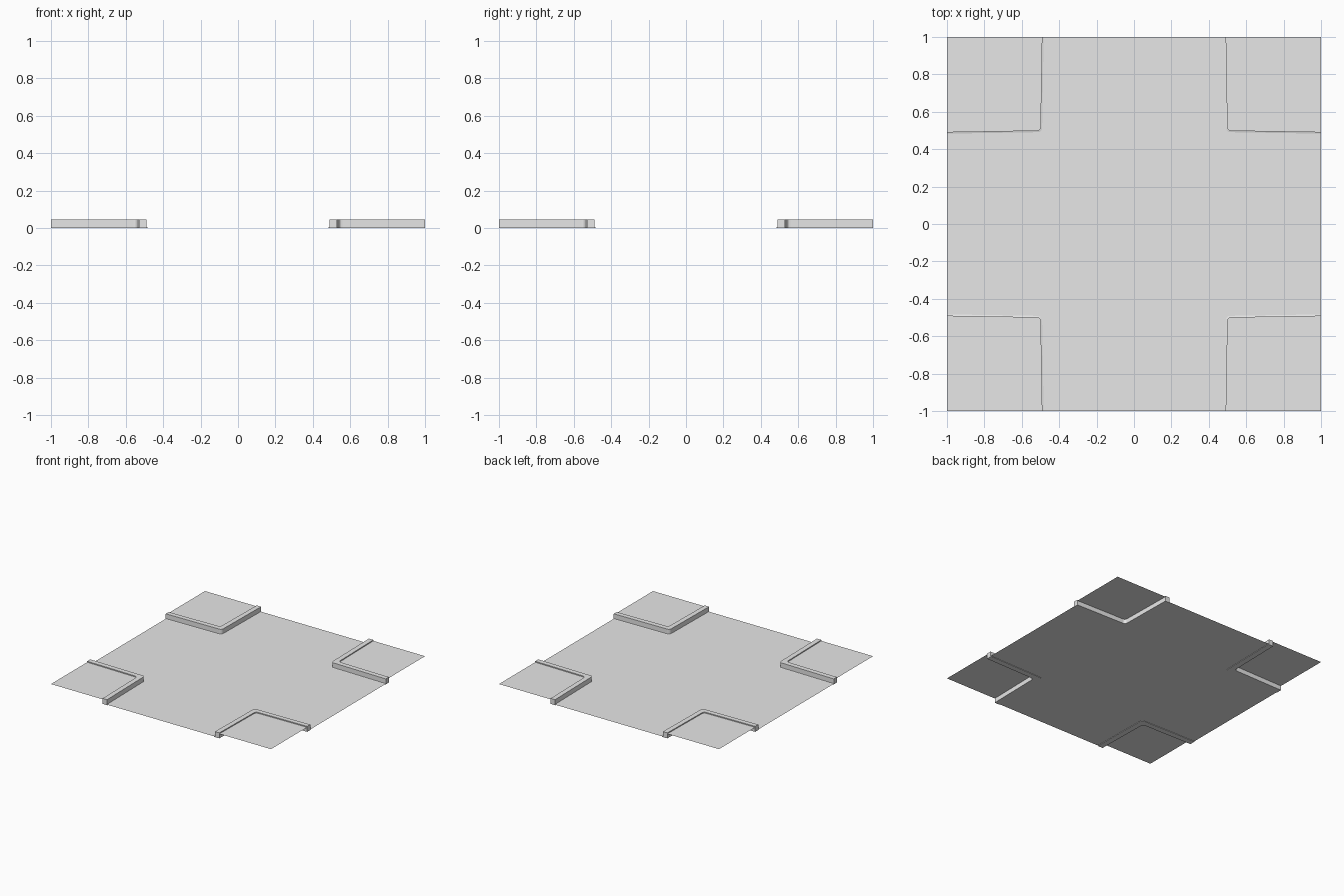
import bpy, bmesh, math

cube = bpy.data.objects.get("Cube")
if cube:
    bpy.data.objects.remove(cube, do_unlink=True)

# One plain grey for the whole tile
grey = bpy.data.materials.new("concrete_grey")
grey.use_nodes = True
GREY = (0.8, 0.8, 0.8, 1)
grey.diffuse_color = GREY
grey.node_tree.nodes["Principled BSDF"].inputs["Base Color"].default_value = GREY

EDGE, ROUND, KERB = 0.49, 0.022, 0.04
LIP, ROAD_Z, WALK_Z, KERB_Z = 0.007, 0.004, 0.037, 0.045


def kerb_path(offset):
    """Slightly bowed L with a rounded corner, in the +x +y quadrant."""
    c = 0.52 + offset
    arc = [(c + ROUND * math.cos(a), c + ROUND * math.sin(a))
           for a in (math.pi * (1 + i / 8) for i in range(5))]
    return [(EDGE + offset, 1)] + arc + [(1, EDGE + offset)]


def finish(bm, name):
    mesh = bpy.data.meshes.new(name)
    bm.to_mesh(mesh)
    bm.free()
    mesh.materials.append(grey)
    obj = bpy.data.objects.new(name, mesh)
    bpy.context.collection.objects.link(obj)


def sheet(name, points, z):
    bm = bmesh.new()
    face = bm.faces.new([bm.verts.new((x, y, z)) for x, y in points])
    face.normal_update()
    if face.normal.z < 0:
        face.normal_flip()
    bmesh.ops.triangulate(bm, faces=bm.faces[:])
    finish(bm, name)


def kerb(name, sx, sy):
    # Cross-section: base lip, upright face, flat top, inner face
    profile = [(-LIP, 0), (-LIP, ROAD_Z), (0, 0.006),
               (0, KERB_Z), (KERB, KERB_Z), (KERB, 0)]
    bm = bmesh.new()
    rails = [[bm.verts.new((x * sx, y * sy, z)) for x, y in kerb_path(d)]
             for d, z in profile]
    for i, rail in enumerate(rails):
        nxt = rails[(i + 1) % len(rails)]
        for j in range(len(rail) - 1):
            bm.faces.new((rail[j], rail[j + 1], nxt[j + 1], nxt[j]))
    for end in (0, -1):
        bm.faces.new([rail[end] for rail in rails])
    bmesh.ops.recalc_face_normals(bm, faces=bm.faces[:])
    finish(bm, name)


# Kerbs and raised pavements in the four corners, collecting the road outline
road = []
corners = [("back_left", 1, 1), ("back_right", -1, 1),
           ("front_right", -1, -1), ("front_left", 1, -1)]
for label, sx, sy in corners:
    kerb("kerb_" + label, sx, sy)
    inner = kerb_path(KERB) + [(1, 1)]
    sheet("pavement_" + label, [(x * sx, y * sy) for x, y in inner], WALK_Z)
    outline = [(x * sx, y * sy) for x, y in kerb_path(-LIP)]
    road += outline[::-1] if sx * sy > 0 else outline

# Cross-shaped road surface
sheet("road", road, ROAD_Z)
